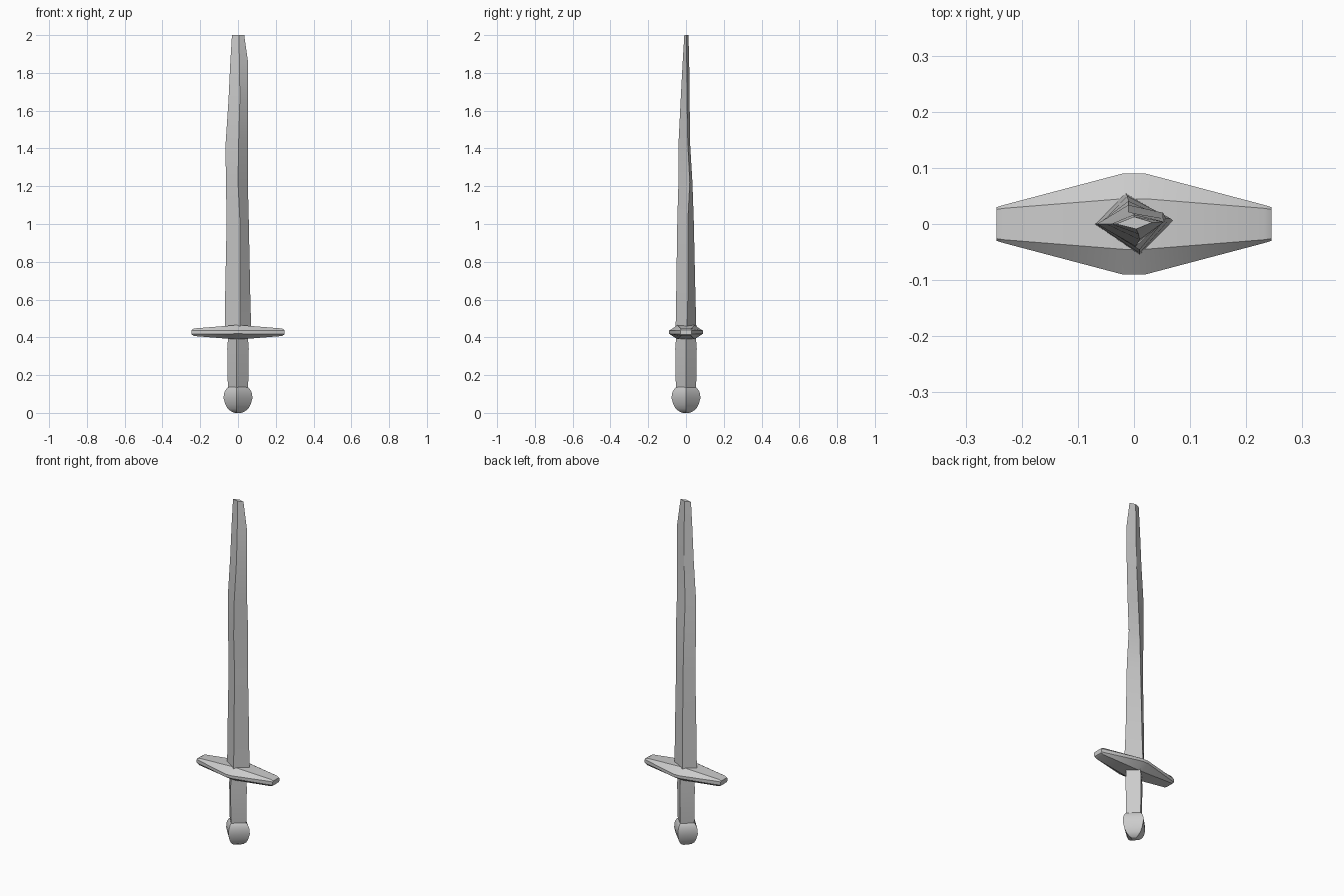
import bpy
import bmesh
import math

cube = bpy.data.objects.get("Cube")
if cube:
    bpy.data.objects.remove(cube, do_unlink=True)

steel = bpy.data.materials.new("plain grey")
steel.use_nodes = True
GREY = (0.6, 0.6, 0.6, 1)
steel.diffuse_color = GREY
steel.node_tree.nodes["Principled BSDF"].inputs["Base Color"].default_value = GREY


def loft(name, rings):
    """Skin a list of equal-sized point rings and cap both ends."""
    bm = bmesh.new()
    loops = [[bm.verts.new(p) for p in ring] for ring in rings]
    count = len(loops[0])
    for low, high in zip(loops, loops[1:]):
        for i in range(count):
            j = (i + 1) % count
            bm.faces.new((low[i], low[j], high[j], high[i]))
    bm.faces.new(loops[0][::-1])
    bm.faces.new(loops[-1])
    bmesh.ops.recalc_face_normals(bm, faces=bm.faces)
    mesh = bpy.data.meshes.new(name)
    bm.to_mesh(mesh)
    bm.free()
    mesh.materials.append(steel)
    obj = bpy.data.objects.new(name, mesh)
    bpy.context.collection.objects.link(obj)
    bpy.ops.object.select_all(action="DESELECT")
    obj.select_set(True)
    bpy.context.view_layer.objects.active = obj
    bpy.ops.object.shade_smooth_by_angle(angle=math.radians(30))
    return obj


def diamond(z, left, right, front, back, ridge_x=0, edge_y=0, back_x=0):
    return [(left, 0, z), (ridge_x, front, z), (right, edge_y, z), (back_x, back, z)]


# Worn, slightly wavy blade of diamond section
loft("blade", [
    diamond(0.44, -0.07, 0.07, -0.055, 0.055, 0.01, 0.005, -0.015),
    diamond(0.62, -0.068, 0.065, -0.052, 0.05, 0.01, 0.01, -0.012),
    diamond(1.02, -0.06, 0.057, -0.046, 0.041, 0.01, 0.01, -0.01),
    diamond(1.22, -0.064, 0.052, -0.04, 0.034, 0, 0.02, -0.01),
    diamond(1.42, -0.066, 0.052, -0.04, 0.022, 0.003, 0.01, -0.01),
    diamond(1.66, -0.05, 0.054, -0.028, 0.019, 0.01, 0.005, 0),
    diamond(1.85, -0.041, 0.054, -0.018, 0.017, 0.008, 0.004, 0),
    diamond(2.0, -0.032, 0.033, -0.009, 0.013, 0.004, 0.003, 0),
])


# Crossguard, lofted sideways so it tapers to blunt bevelled ends
def guard_ring(x, width, flat, side, height):
    half = [(width, -side), (width, side), (flat, height)]
    outline = half + [(-y, -z) for y, z in half]
    # ordered around the section: right side, top, left side, bottom
    outline = [(width, -side), (width, side), (flat, height), (-flat, height),
               (-width, side), (-width, -side), (-flat, -height), (flat, -height)]
    return [(x, y, 0.427 + z) for y, z in outline]


loft("crossguard", [
    guard_ring(-0.245, 0.03, 0.026, 0.009, 0.013),
    guard_ring(-0.232, 0.034, 0.028, 0.01, 0.02),
    guard_ring(-0.02, 0.09, 0.045, 0.008, 0.037),
    guard_ring(0.02, 0.09, 0.045, 0.008, 0.037),
    guard_ring(0.232, 0.034, 0.028, 0.01, 0.02),
    guard_ring(0.245, 0.03, 0.026, 0.009, 0.013),
])

# Square grip standing on its corner
loft("grip", [diamond(z, -r, r, -r, r, -0.008) for z, r in
              [(0.11, 0.05), (0.15, 0.054), (0.34, 0.057), (0.39, 0.053), (0.41, 0.053)]])

# Rounded pommel with the same four ridges
loft("pommel", [diamond(z, -r, r, -r, r, -0.008) for z, r in
                [(0, 0.018), (0.008, 0.036), (0.022, 0.054), (0.045, 0.067), (0.075, 0.076),
                 (0.1, 0.075), (0.118, 0.068), (0.132, 0.058), (0.14, 0.046)]])
